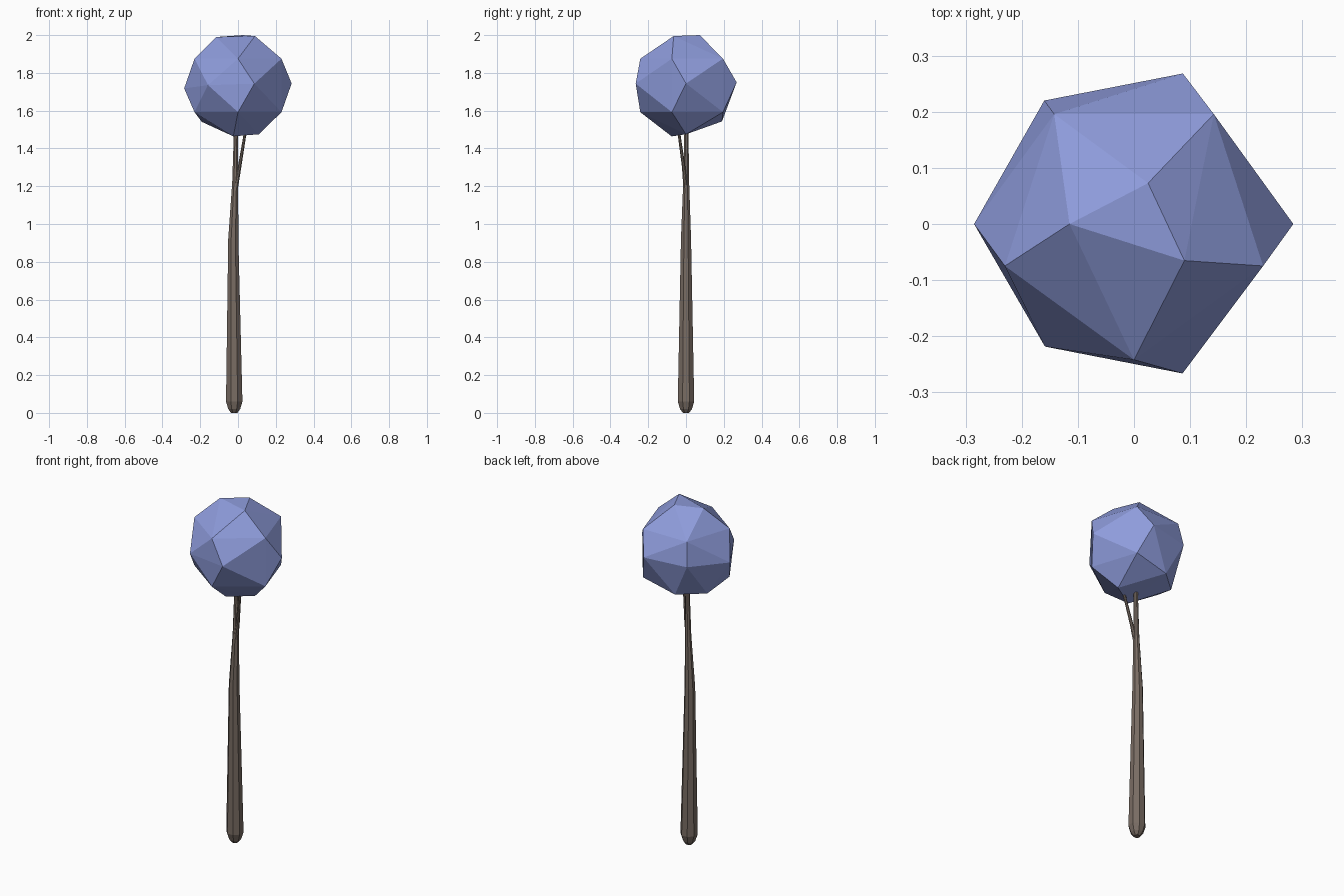
import bpy, bmesh
from math import cos, sin, pi, radians

if "Cube" in bpy.data.objects:
    bpy.data.objects.remove(bpy.data.objects["Cube"])


def finish(name, bm, color):
    bmesh.ops.recalc_face_normals(bm, faces=bm.faces)
    mesh = bpy.data.meshes.new(name)
    bm.to_mesh(mesh)
    bm.free()
    mat = bpy.data.materials.new(name + "_color")
    mat.diffuse_color = (*color, 1)
    mat.use_nodes = True
    mat.node_tree.nodes["Principled BSDF"].inputs["Base Color"].default_value = mat.diffuse_color
    mesh.materials.append(mat)
    obj = bpy.data.objects.new(name, mesh)
    bpy.context.collection.objects.link(obj)
    return obj


def tube(name, path, color, sides=8):
    """Loft horizontal rings along (x, y, z, radius) stations."""
    bm = bmesh.new()
    rings = []
    for x, y, z, r in path:
        rings.append([bm.verts.new((x + r * cos((i + 0.5) * 2 * pi / sides),
                                    y + r * sin((i + 0.5) * 2 * pi / sides), z))
                      for i in range(sides)])
    for a, b in zip(rings, rings[1:]):
        for i in range(sides):
            j = (i + 1) % sides
            bm.faces.new((a[i], a[j], b[j], b[i]))
    bm.faces.new(rings[0][::-1])
    bm.faces.new(rings[-1])
    return finish(name, bm, color)


BARK = (0.19, 0.15, 0.125)
LEAF = (0.27, 0.33, 0.71)

# Trunk with rounded foot and slight bend
tube("trunk", [(-0.02, 0, 0, 0.018), (-0.02, 0, 0.02, 0.034), (-0.02, 0, 0.06, 0.047),
               (-0.025, 0, 0.92, 0.029), (-0.015, 0.001, 1.22, 0.017),
               (-0.011, 0.002, 1.48, 0.012), (-0.01, 0.002, 1.6, 0.01)], BARK)

# Thin side branch forking into the crown
tube("branch", [(-0.012, -0.002, 1.19, 0.013), (0.008, -0.012, 1.3, 0.01),
                (0.036, -0.036, 1.47, 0.008), (0.055, -0.052, 1.58, 0.007)], BARK)

# Faceted crown: (angle, radius, z) stations wrapped in a hull
crown = [(180, 0.115, 1.99), (71, 0.077, 2.0), (-36, 0.111, 1.995),
         (0, 0.284, 1.744), (72, 0.282, 1.75), (126, 0.272, 1.74),
         (180, 0.285, 1.718), (-126, 0.27, 1.735), (-72, 0.28, 1.743),
         (158, 0.207, 1.541), (108, 0.2, 1.543),
         (0, 0.11, 1.475), (-108, 0.08, 1.464)]
crown += [(a, 0.242, 1.875) for a in (-90, -18, 54, 126, 198)]
crown += [(a, 0.242, 1.592) for a in (-90, -18, 54, 198)]
bm = bmesh.new()
for a, r, z in crown:
    bm.verts.new((r * cos(radians(a)), r * sin(radians(a)), z))
bmesh.ops.convex_hull(bm, input=bm.verts)
finish("foliage", bm, LEAF)
